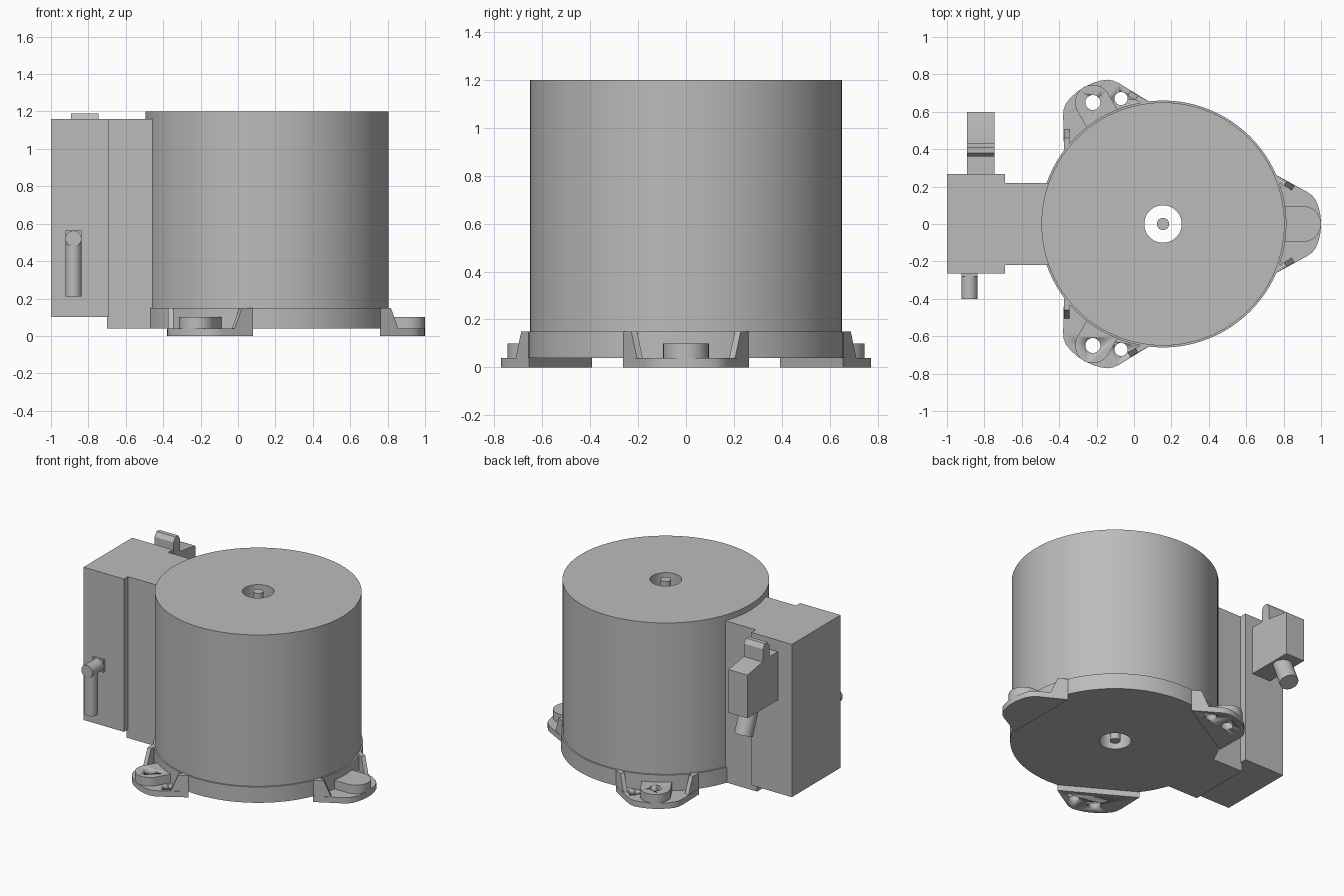
import bpy, bmesh, math
from mathutils import Matrix, Vector

cube = bpy.data.objects.get("Cube")
if cube:
    bpy.data.objects.remove(cube)

grey = bpy.data.materials.new("machine grey")
grey.use_nodes = True
COLOUR = (0.5, 0.5, 0.5, 1)
grey.diffuse_color = COLOUR
grey.node_tree.nodes["Principled BSDF"].inputs["Base Color"].default_value = COLOUR

CENTRE = Matrix.Translation((0.155, 0, 0))
# maps profile x, y, extrusion to world y, z, x
SIDE = Matrix(((0, 0, 1, 0), (1, 0, 0, 0), (0, 1, 0, 0), (0, 0, 0, 1)))


def finish(name, bm, matrix=Matrix()):
    bm.transform(matrix)
    bmesh.ops.recalc_face_normals(bm, faces=bm.faces)
    mesh = bpy.data.meshes.new(name)
    bm.to_mesh(mesh)
    bm.free()
    mesh.materials.append(grey)
    obj = bpy.data.objects.new(name, mesh)
    bpy.context.collection.objects.link(obj)
    bpy.ops.object.select_all(action="DESELECT")
    obj.select_set(True)
    bpy.context.view_layer.objects.active = obj
    bpy.ops.object.shade_smooth_by_angle(angle=math.radians(30))
    return obj


def prism(name, outline, low, high, matrix=Matrix()):
    bm = bmesh.new()
    face = bm.faces.new([bm.verts.new((x, y, low)) for x, y in outline])
    new = bmesh.ops.extrude_face_region(bm, geom=[face])["geom"]
    bmesh.ops.translate(bm, vec=(0, 0, high - low),
                        verts=[v for v in new if isinstance(v, bmesh.types.BMVert)])
    return finish(name, bm, matrix)


def box(name, low, high):
    corners = [(low[0], low[1]), (high[0], low[1]), (high[0], high[1]), (low[0], high[1])]
    return prism(name, corners, low[2], high[2])


def rod(name, start, end, radius, matrix=Matrix()):
    start, end = Vector(start), Vector(end)
    axis = end - start
    bm = bmesh.new()
    bmesh.ops.create_cone(bm, cap_ends=True, segments=32, radius1=radius,
                          radius2=radius, depth=axis.length)
    turn = axis.to_track_quat("Z", "Y").to_matrix().to_4x4()
    return finish(name, bm, matrix @ Matrix.Translation((start + end) / 2) @ turn)


def lathe(name, profile, matrix):
    bm = bmesh.new()
    verts = [bm.verts.new((r, 0, z)) for r, z in profile]
    edges = [bm.edges.new((a, b)) for a, b in zip(verts, verts[1:] + verts[:1])]
    bmesh.ops.spin(bm, geom=verts + edges, axis=(0, 0, 1), cent=(0, 0, 0),
                   angle=math.tau, steps=96, use_duplicate=False)
    bmesh.ops.remove_doubles(bm, verts=bm.verts, dist=0.0001)
    return finish(name, bm, matrix)


def drill(obj, x, y, radius, matrix):
    cutter = rod("hole_cutter", (x, y, -0.1), (x, y, 0.3), radius, matrix)
    cutter.hide_render = True
    mod = obj.modifiers.new("hole", "BOOLEAN")
    mod.object = cutter
    mod.operation = "DIFFERENCE"
    mod.solver = "EXACT"
    bpy.ops.object.select_all(action="DESELECT")
    bpy.context.view_layer.objects.active = obj
    bpy.ops.object.modifier_apply(modifier=mod.name)
    bpy.data.objects.remove(cutter)


# drum with base flange and central bore, plus the shaft inside it
lathe("drum", [(0.1, 0.04), (0.66, 0.04), (0.66, 0.15), (0.65, 0.15),
               (0.65, 1.2), (0.1, 1.2)], CENTRE)
rod("shaft", (0, 0, 0.04), (0, 0, 1.2), 0.033, CENTRE)

# three mounting feet around the flange
half = [(0.605, 0.262), (0.77, 0.172), (0.797, 0.153), (0.817, 0.128),
        (0.832, 0.09), (0.842, 0.045)]
outline = half + [(0.845, 0)] + [(x, -y) for x, y in reversed(half)]
arc = [math.radians(a) for a in range(-90, 91, 10)]
boss_outline = [(0.64, -0.095)] + [(0.75 + 0.095 * math.cos(a), 0.095 * math.sin(a))
                                   for a in arc] + [(0.64, 0.095)]
rib_profile = [(-0.02, 0.04), (0.104, 0.04), (0.058, 0.15), (-0.02, 0.15)]

for label, degrees, extra in (("side", 0, 0), ("back", 120, -1), ("front", 240, 1)):
    place = CENTRE @ Matrix.Rotation(math.radians(degrees), 4, "Z")
    plate = prism(label + "_foot_plate", outline, 0, 0.04, place)
    boss = prism(label + "_foot_boss", boss_outline, 0.038, 0.1, place)
    for part in (plate, boss):
        drill(part, 0.75, 0, 0.04, place)
    if extra:
        drill(plate, 0.693, extra * 0.141, 0.035, place)
    for side in (-1, 1):
        turn = (Matrix.Translation((0.605, side * 0.245, 0))
                @ Matrix.Rotation(side * math.radians(-30), 4, "Z")
                @ Matrix.Rotation(math.radians(90), 4, "X"))
        prism(label + "_foot_rib", rib_profile, -0.014, 0.014, place @ turn)

# terminal housing joined to the drum by a narrower neck
box("housing_neck", (-0.7, -0.22, 0.04), (-0.4, 0.22, 1.16))
box("terminal_housing", (-1, -0.265, 0.1), (-0.69, 0.268, 1.16))

# elbow pipe on the front of the housing
box("elbow_base", (-0.923, -0.28, 0.477), (-0.837, -0.26, 0.563))
rod("elbow_inlet", (-0.88, -0.26, 0.52), (-0.88, -0.4, 0.52), 0.043)
rod("elbow_drop", (-0.88, -0.352, 0.21), (-0.88, -0.352, 0.52), 0.043)

# plug with a latch ridge on the back of the housing
plug_profile = [(0.26, 0.745), (0.6, 0.745), (0.6, 1.045), (0.45, 1.07), (0.43, 1.07),
                (0.43, 1.16), (0.41, 1.19), (0.38, 1.19), (0.36, 1.16),
                (0.36, 1.08), (0.26, 1.08)]
prism("plug", plug_profile, -0.892, -0.747, SIDE)
rod("plug_cable", (-0.82, 0.455, 0.8), (-0.82, 0.54, 0.59), 0.06)
